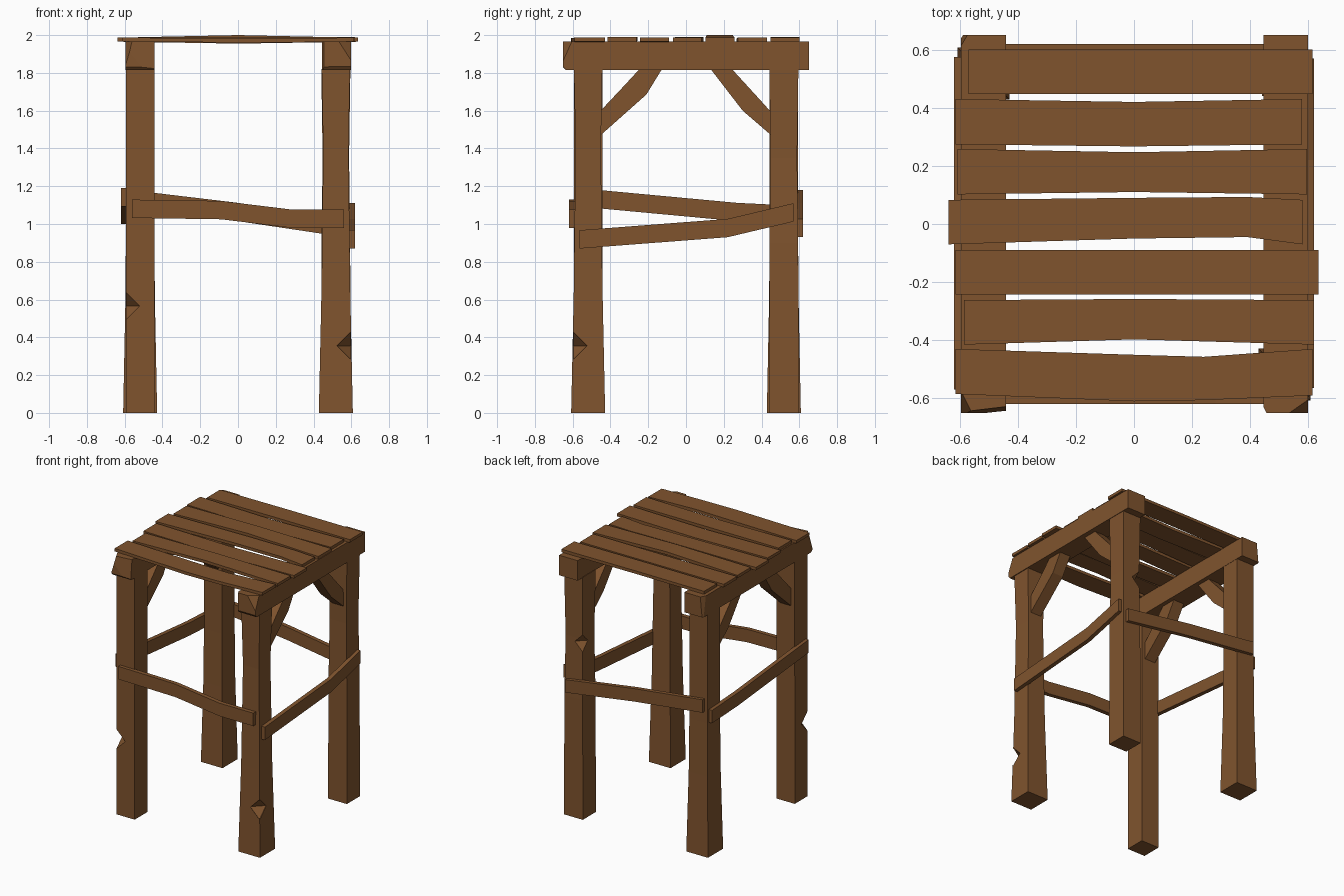
import bpy, bmesh
from mathutils import Vector

if "Cube" in bpy.data.objects:
    bpy.data.objects.remove(bpy.data.objects["Cube"])

wood = bpy.data.materials.new("brown wood")
wood.diffuse_color = (0.215, 0.088, 0.027, 1)
wood.use_nodes = True
wood.node_tree.nodes["Principled BSDF"].inputs["Base Color"].default_value = wood.diffuse_color


def make(name, bm):
    bmesh.ops.recalc_face_normals(bm, faces=bm.faces[:])
    me = bpy.data.meshes.new(name)
    bm.to_mesh(me)
    bm.free()
    me.materials.append(wood)
    ob = bpy.data.objects.new(name, me)
    bpy.context.collection.objects.link(ob)
    return ob


def loft(sections):
    """Skin a row of four-cornered sections into a closed board."""
    bm = bmesh.new()
    rings = [[bm.verts.new(p) for p in s] for s in sections]
    for a, b in zip(rings, rings[1:]):
        for i in range(4):
            j = (i + 1) % 4
            bm.faces.new((a[i], a[j], b[j], b[i]))
    bm.faces.new(rings[0])
    bm.faces.new(rings[-1])
    return bm


# Legs: height and half width at each level, plus a chipped corner
C = 0.518
legs = {
    "front_left_leg": (-1, -1, [(0, .076), (1.82, .075)], (-1, -1, .565)),
    "front_right_leg": (1, -1, [(0, .09), (.65, .076), (1.4, .067), (1.82, .075)], (1, -1, .355)),
    "back_left_leg": (-1, 1, [(0, .09), (.6, .078), (1.0, .075), (1.82, .075)], None),
    "back_right_leg": (1, 1, [(0, .078), (.9, .076), (1.35, .07), (1.82, .077)], (-1, 1, 1.32)),
}
for name, (sx, sy, levels, chip) in legs.items():
    secs = [[(sx * C + i * w, sy * C + j * w, z)
             for i, j in ((-1, -1), (1, -1), (1, 1), (-1, 1))] for z, w in levels]
    leg = make(name, loft(secs))
    if chip:
        cx, cy, cz = chip
        h = .076
        bm = bmesh.new()
        for d in ((h, 0, 0), (-h, 0, 0), (0, h, 0), (0, -h, 0), (0, 0, h), (0, 0, -h)):
            bm.verts.new(Vector((sx * C + cx * .077, sy * C + cy * .077, cz)) + Vector(d))
        bmesh.ops.convex_hull(bm, input=bm.verts[:])
        cutter = make("chip_cutter", bm)
        cutter.hide_render = True
        m = leg.modifiers.new("chip", 'BOOLEAN')
        m.operation = 'DIFFERENCE'
        m.solver = 'EXACT'
        m.object = cutter
        bpy.context.view_layer.objects.active = leg
        bpy.ops.object.modifier_apply(modifier=m.name)
        bpy.data.objects.remove(cutter)

# Top beams running front to back, with hewn end corners: (point, outward normal)
beams = {
    "left_beam": (-C, [((-.58, -.645, 1.9), (-1, -.5, .3)), ((-.5, -.645, 1.825), (0, -1, -1)),
                       ((-.5, -.642, 1.9), (.12, -1, .1)), ((-.58, .65, 1.9), (-1, .6, .1))]),
    "right_beam": (C + .004, [((.56, -.648, 1.93), (.7, -1, .45)), ((.5, -.648, 1.83), (0, -1, -.8)),
                              ((.455, -.648, 1.9), (-1, -.5, 0))]),
}
for name, (x, cuts) in beams.items():
    bm = loft([[(x + i * .077, y, z) for i, z in ((-1, 1.815), (1, 1.815), (1, 1.965), (-1, 1.965))]
               for y in (-.65, .65)])
    for p, n in cuts:
        r = bmesh.ops.bisect_plane(bm, geom=bm.verts[:] + bm.edges[:] + bm.faces[:],
                                   plane_co=p, plane_no=Vector(n).normalized(), clear_outer=True)
        edges = [e for e in bm.edges if e.is_boundary]
        if edges:
            bmesh.ops.contextual_create(bm, geom=edges)
    make(name, bm)

# Seat slats: stations of x, y low, y high, rise of the underside
slats = [
    [(-.615, -.585, -.43, 0), (0, -.61, -.45, -.004), (.24, -.606, -.457, -.004), (.615, -.59, -.43, 0)],
    [(-.585, -.415, -.262, 0), (0, -.397, -.258, .004), (.62, -.415, -.262, .002)],
    [(-.615, -.243, -.09, 0), (0, -.243, -.09, -.01), (.635, -.243, -.09, 0)],
    [(-.638, -.07, .083, 0), (0, -.05, .09, .003), (.39, -.045, .093, .001), (.58, -.07, .083, 0)],
    [(-.608, .102, .258, 0), (0, .11, .247, .013), (.595, .102, .258, 0)],
    [(-.615, .274, .43, 0), (0, .267, .42, -.006), (.578, .274, .43, 0)],
    [(-.57, .448, .6, 0), (0, .448, .6, .002), (.615, .448, .6, 0)],
]
for k, st in enumerate(slats):
    make(f"seat_slat_{k + 1}", loft([[(x, a, 1.965 + r), (x, b, 1.965 + r), (x, b, 1.987 + r), (x, a, 1.987 + r)]
                                     for x, a, b, r in st]))

# Thin side rails: stations of distance along and underside height
rails = {
    "front_rail": ('x', -1, [(-.56, 1.032), (-.09, 1.025), (.28, .98), (.56, .98)]),
    "back_rail": ('x', 1, [(-.57, 1.083), (0, 1.015), (.57, .93)]),
    "left_rail": ('y', -1, [(-.57, 1.093), (.27, 1.015), (.575, 1.0)]),
    "right_rail": ('y', 1, [(-.565, .87), (.22, .93), (.57, 1.013)]),
}
for name, (axis, s, st) in rails.items():
    secs = []
    for u, z in st:
        q = [(s * .587, z), (s * .619, z), (s * .619, z + .097), (s * .587, z + .097)]
        secs.append([(u, d, h) if axis == 'x' else (d, u, h) for d, h in q])
    make(name, loft(secs))

# Corner braces between legs and beams: lower y, z and upper y, z edges
profile = {"front": (-1, [(.48, 1.445, .48, 1.57), (.21, 1.685, .32, 1.74), (.115, 1.84, .228, 1.84)]),
           "back": (1, [(.48, 1.445, .48, 1.56), (.30, 1.60, .385, 1.665), (.115, 1.84, .225, 1.84)])}
for side, sx in (("left", -1), ("right", 1)):
    for end, (sy, pts) in profile.items():
        make(f"{side}_{end}_brace",
             loft([[(sx * C - .045, sy * a, b), (sx * C + .045, sy * a, b),
                    (sx * C + .045, sy * c, d), (sx * C - .045, sy * c, d)] for a, b, c, d in pts]))
